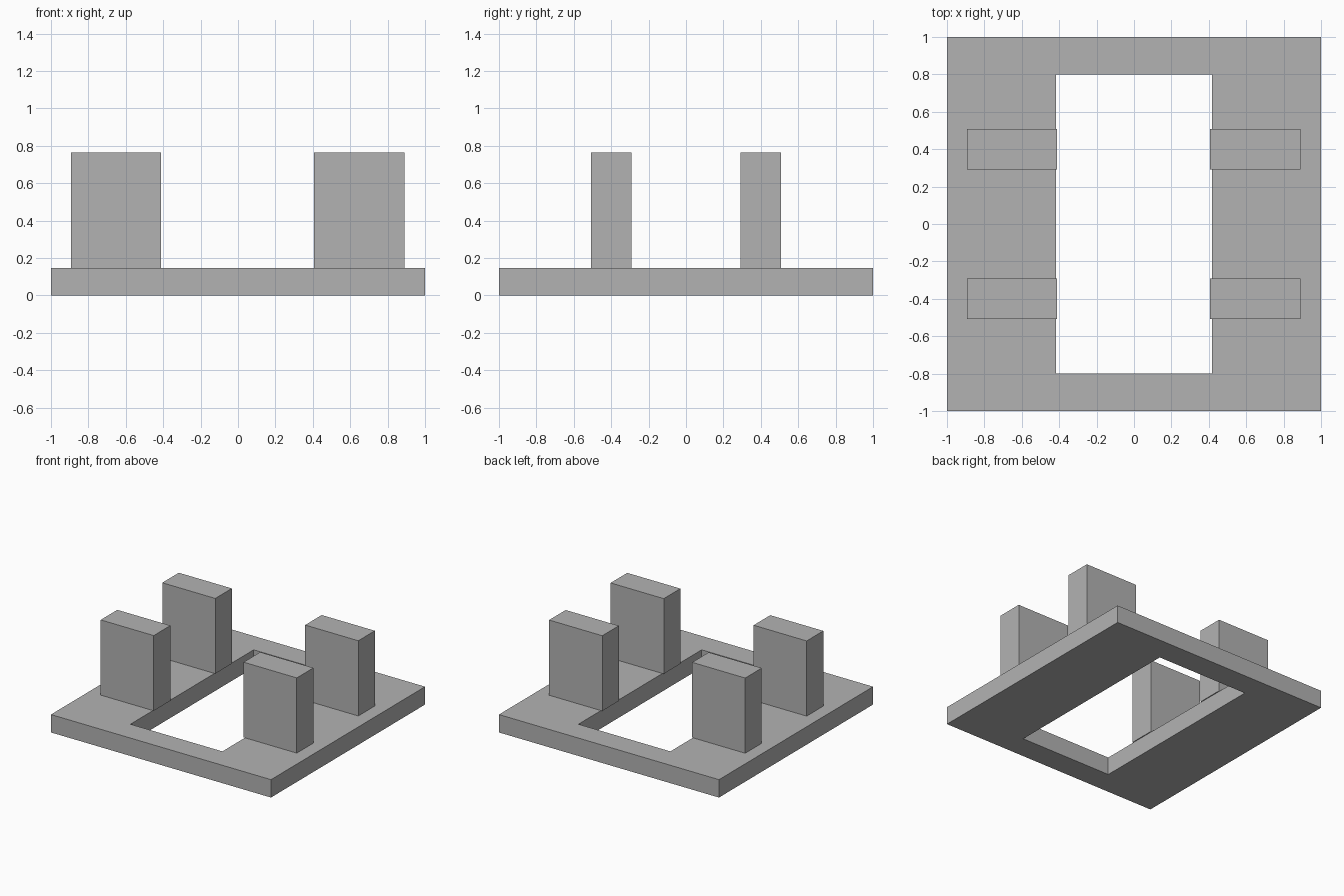
import bpy
import bmesh

cube = bpy.data.objects.get("Cube")
if cube:
    bpy.data.objects.remove(cube, do_unlink=True)

# One plain grey for every part
GREY = (0.45, 0.45, 0.45, 1)
grey = bpy.data.materials.new("plain grey")
grey.use_nodes = True
grey.diffuse_color = GREY
grey.node_tree.nodes["Principled BSDF"].inputs["Base Color"].default_value = GREY

BASE_TOP = 0.147
BLOCK_TOP = 0.765


def add_object(name, bm):
    bmesh.ops.recalc_face_normals(bm, faces=bm.faces)
    mesh = bpy.data.meshes.new(name)
    bm.to_mesh(mesh)
    bm.free()
    mesh.materials.append(grey)
    obj = bpy.data.objects.new(name, mesh)
    bpy.context.collection.objects.link(obj)
    return obj


def box(name, x, y, z):
    bm = bmesh.new()
    bmesh.ops.create_cube(bm, size=1)
    for v in bm.verts:
        v.co = [sum(r) / 2 + c * (r[1] - r[0]) for r, c in zip((x, y, z), v.co)]
    return add_object(name, bm)


def rectangle(bm, half_x, half_y, z):
    corners = ((-1, -1), (1, -1), (1, 1), (-1, 1))
    return [bm.verts.new((sx * half_x, sy * half_y, z)) for sx, sy in corners]


# Base plate: a square frame around a rectangular opening
bm = bmesh.new()
loops = [rectangle(bm, 1, 1, 0), rectangle(bm, 1, 1, BASE_TOP),
         rectangle(bm, 0.418, 0.8, BASE_TOP), rectangle(bm, 0.418, 0.8, 0)]
for a, b in zip(loops, loops[1:] + loops[:1]):
    for i in range(4):
        j = (i + 1) % 4
        bm.faces.new((a[i], a[j], b[j], b[i]))
add_object("base_frame", bm)

# Four upright blocks that slightly overhang the opening
for side, x in (("right", (-0.893, -0.411)), ("left", (0.406, 0.889))):
    for end, y in (("front", (-0.507, -0.291)), ("back", (0.292, 0.507))):
        box(f"{end}_{side}_block", x, y, (BASE_TOP, BLOCK_TOP))
